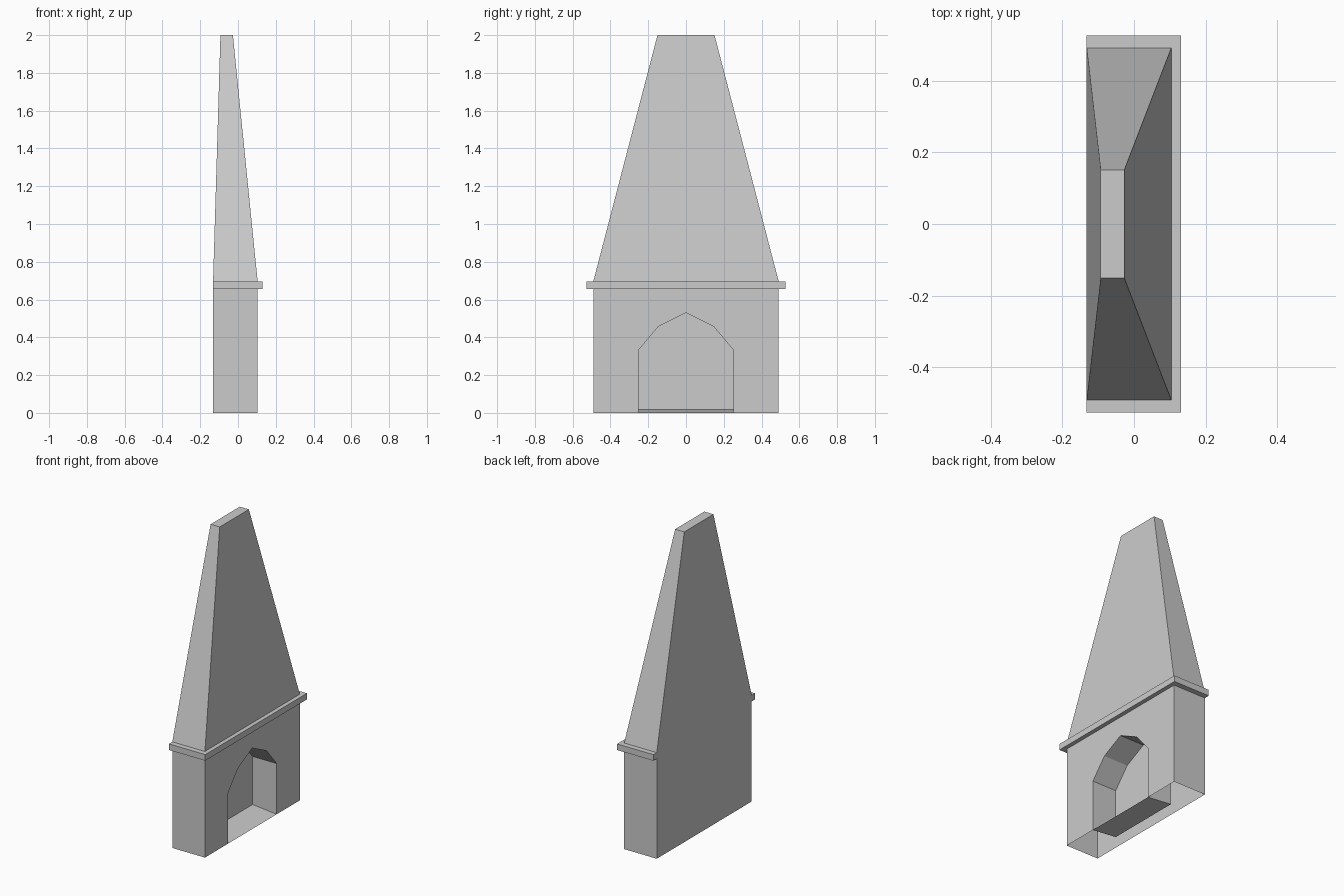
import bpy, bmesh

if "Cube" in bpy.data.objects:
    bpy.data.objects.remove(bpy.data.objects["Cube"])

BACK, FRONT, LIP = -0.132, 0.104, 0.131   # x positions
HALF, LIP_HALF = 0.491, 0.526             # half widths in y
SHELF_LOW, SHELF_TOP, TOP = 0.655, 0.695, 2.0


def make(name, polygons):
    """Build a flat-shaded object from polygons, welding shared corners."""
    bm = bmesh.new()
    for poly in polygons:
        bm.faces.new([bm.verts.new(p) for p in poly])
    bmesh.ops.remove_doubles(bm, verts=bm.verts, dist=1e-5)
    bmesh.ops.recalc_face_normals(bm, faces=bm.faces)
    mesh = bpy.data.meshes.new(name)
    bm.to_mesh(mesh)
    bm.free()
    obj = bpy.data.objects.new(name, mesh)
    bpy.context.collection.objects.link(obj)
    return obj


def path(x_front, half, z, x_back=BACK):
    """U-shaped path around the sides and front."""
    return [(x_back, -half, z), (x_front, -half, z),
            (x_front, half, z), (x_back, half, z)]


def bridge(a, b, closed=False):
    """Quads between two paths with the same point count."""
    n = len(a)
    return [(a[i], a[(i + 1) % n], b[(i + 1) % n], b[i])
            for i in range(n if closed else n - 1)]


# Body with an arched firebox, open underneath
arch = [(-0.252, 0), (-0.252, 0.332), (-0.147, 0.456), (0, 0.53),
        (0.147, 0.456), (0.252, 0.332), (0.252, 0)]
mouth = [(FRONT, y, z) for y, z in arch]
firebox_back = [(-0.071, y, max(z, 0.017)) for y, z in arch]
base, rim = path(FRONT, HALF, 0), path(FRONT, HALF, SHELF_LOW)
front_wall = [base[1]] + mouth + [base[2], rim[2], rim[1]]
sides = [bridge(base, rim)[i] for i in (0, 2)]
back_wall = [base[3], base[0], rim[0], (BACK, -HALF, SHELF_TOP),
             (BACK, HALF, SHELF_TOP), rim[3]]
make("fireplace_body", sides + [front_wall, back_wall, firebox_back]
     + bridge(mouth, firebox_back, closed=True))

# Mantel shelf wrapping the sides and front
low, high = path(LIP, LIP_HALF, SHELF_LOW), path(LIP, LIP_HALF, SHELF_TOP)
seat = path(FRONT, HALF, SHELF_TOP)
ends = [(rim[i], low[i], high[i], seat[i]) for i in (0, 3)]
make("mantel_shelf", bridge(rim, low) + bridge(low, high)
     + bridge(high, seat) + ends)

# Tapered chimney hood
crown = path(-0.027, 0.151, TOP, x_back=-0.093)
make("chimney_hood", bridge(seat, crown, closed=True) + [crown])
